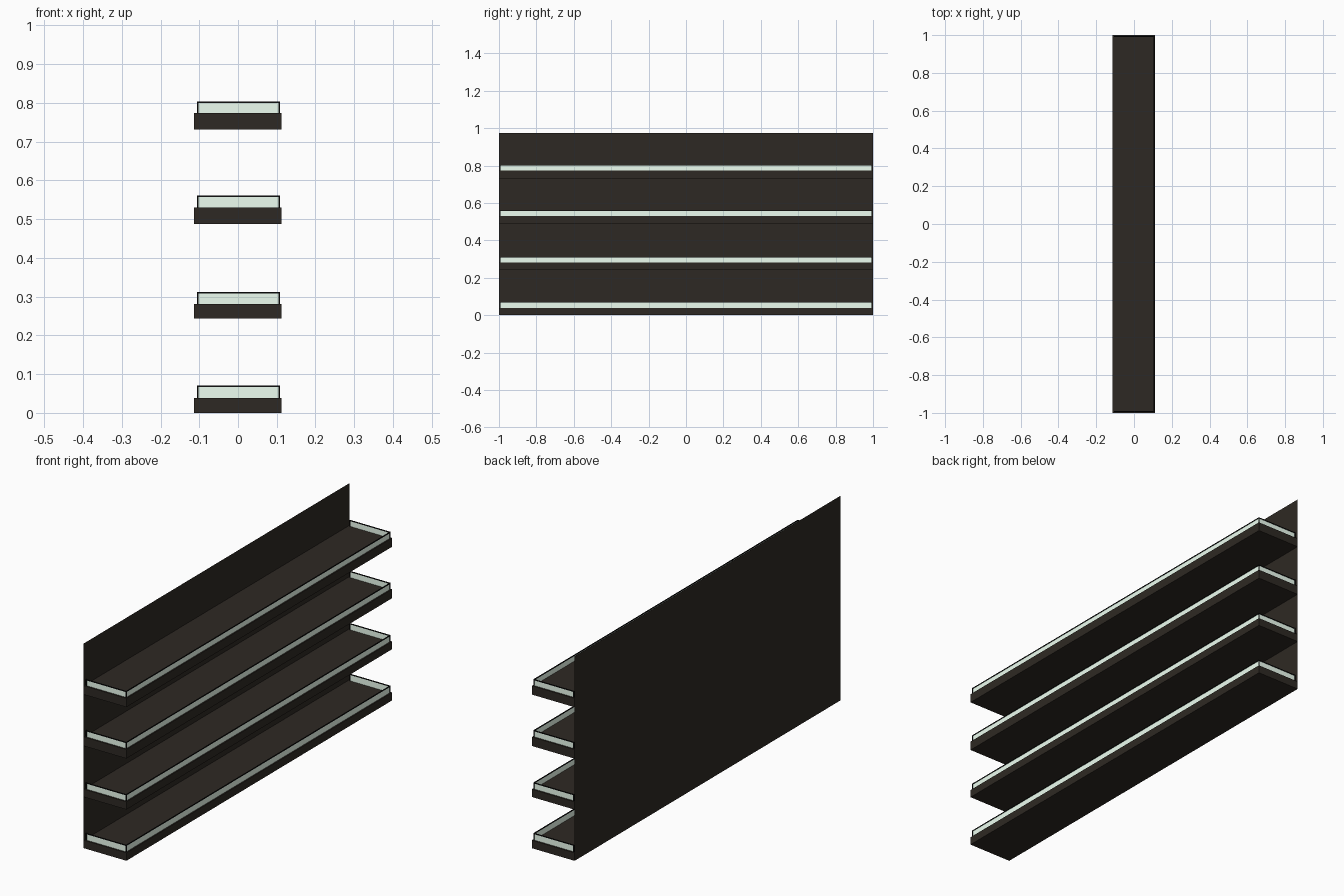
import bpy

if "Cube" in bpy.data.objects:
    bpy.data.objects.remove(bpy.data.objects["Cube"])

def material(name, color):
    m = bpy.data.materials.new(name)
    m.diffuse_color = color
    m.use_nodes = True
    m.node_tree.nodes["Principled BSDF"].inputs["Base Color"].default_value = m.diffuse_color
    return m

DARK = material("dark_brown", (0.027, 0.022, 0.017, 1))
BLACK = material("black_metal", (0.004, 0.004, 0.004, 1))
GLASS = material("clear_glass", (0.85, 1.0, 0.88, 0.12))

def mesh(name, verts, faces, mat):
    me = bpy.data.meshes.new(name)
    me.from_pydata(verts, [], faces)
    me.materials.append(mat)
    ob = bpy.data.objects.new(name, me)
    bpy.context.collection.objects.link(ob)
    return ob

def box(name, x0, x1, y0, y1, z0, z1, mat):
    v = [(x, y, z) for z in (z0, z1) for x, y in ((x0, y0), (x1, y0), (x1, y1), (x0, y1))]
    f = [(3, 2, 1, 0), (4, 5, 6, 7)] + [(i, (i + 1) % 4, (i + 1) % 4 + 4, i + 4) for i in range(4)]
    return mesh(name, v, f, mat)

X0, X1 = -0.113, 0.112      # shelf depth
R0, R1, RY = -0.104, 0.106, 0.993   # rail centre lines
T = 0.002                   # half thickness of rail

# Thin back panel
mesh("back_panel", [(X0, -1, 0), (X0, 1, 0), (X0, 1, 0.975), (X0, -1, 0.975)],
     [(0, 1, 2, 3)], DARK)

# Shelves with glass guards: (bottom, top, rail top)
levels = [(0, 0.038, 0.071), (0.244, 0.281, 0.312), (0.487, 0.53, 0.561), (0.732, 0.774, 0.804)]
for n, (z0, z1, zr) in enumerate(levels, 1):
    box(f"shelf_{n}", X0, X1, -1, 1, z0, z1, DARK)

    # Front rail and its glass pane
    box(f"front_rail_{n}", R1 - T, R1 + T, -RY - T, RY + T, zr - 2 * T, zr, BLACK)
    mesh(f"front_glass_{n}", [(R1, -RY, z1), (R1, RY, z1), (R1, RY, zr - T), (R1, -RY, zr - T)],
         [(0, 1, 2, 3)], GLASS)

    # End rails, panes and corner posts
    for side, s in (("front", -1), ("rear", 1)):
        y = s * RY
        box(f"{side}_end_rail_{n}", R0 - T, R1 - T, y - T, y + T, zr - 2 * T, zr, BLACK)
        mesh(f"{side}_end_glass_{n}", [(R0, y, z1), (R1, y, z1), (R1, y, zr - T), (R0, y, zr - T)],
             [(0, 1, 2, 3)], GLASS)
        for tag, x in (("inner", R0), ("outer", R1)):
            box(f"{side}_{tag}_post_{n}", x - T, x + T, y - T, y + T, z1, zr - 2 * T, BLACK)
